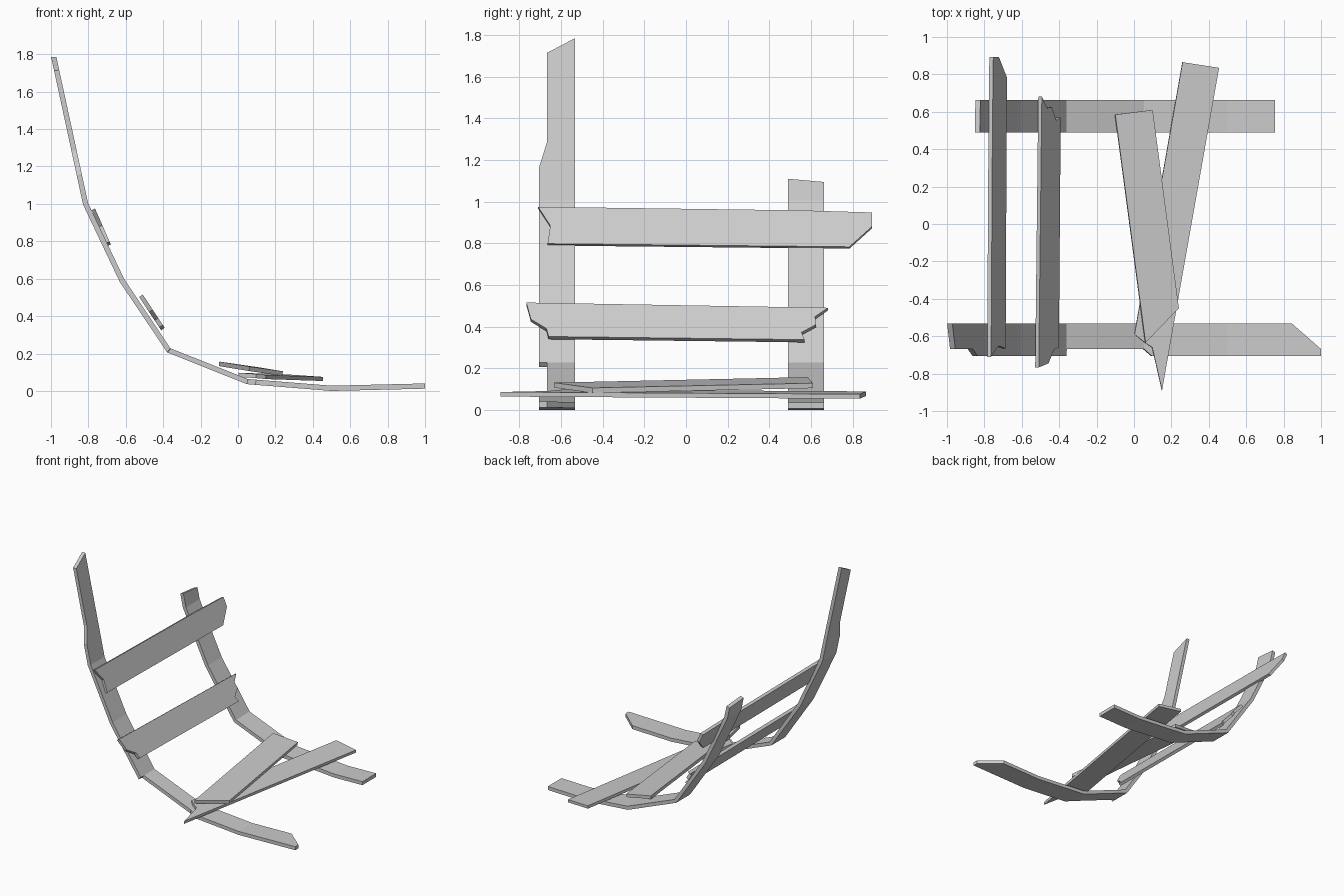
import bpy, bmesh
from mathutils import Vector

if "Cube" in bpy.data.objects:
    bpy.data.objects.remove(bpy.data.objects["Cube"])

# Side profile (x, z) of the bent rails, centre line
PATH = [Vector(p) for p in [(-0.985, 1.785), (-0.815, 1.0), (-0.62, 0.59),
        (-0.37, 0.217), (0.05, 0.05), (0.5, 0.014), (1.0, 0.026)]]
HALF = 0.014


def path_normal(i):
    if i == 0:
        return Vector((1, 0))
    if i == len(PATH) - 1:
        return Vector((0, 1))
    d = (PATH[i] - PATH[i - 1]).normalized() + (PATH[i + 1] - PATH[i]).normalized()
    return Vector((-d.y, d.x)).normalized()


def rail_point(t, y, side):
    i = min(int(t), len(PATH) - 2)
    f = t - i
    p = PATH[i].lerp(PATH[i + 1], f)
    n = path_normal(i).lerp(path_normal(i + 1), f)
    p = p + n * HALF * side
    return (p.x, y, p.y)


def finish(name, bm):
    bmesh.ops.recalc_face_normals(bm, faces=bm.faces)
    mesh = bpy.data.meshes.new(name)
    bm.to_mesh(mesh)
    bm.free()
    obj = bpy.data.objects.new(name, mesh)
    bpy.context.collection.objects.link(obj)
    return obj


def rail(name, stations):
    """Stations: (path position, y) at one edge, then at the other edge."""
    bm = bmesh.new()
    rings = [[bm.verts.new(rail_point(t, y, s)) for t, y, s in
              ((t0, y0, -1), (t1, y1, -1), (t1, y1, 1), (t0, y0, 1))]
             for t0, y0, t1, y1 in stations]
    for a, b in zip(rings, rings[1:]):
        for k in range(4):
            j = (k + 1) % 4
            bm.faces.new((a[k], a[j], b[j], b[k]))
    bm.faces.new(rings[0])
    bm.faces.new(rings[-1])
    finish(name, bm)


def plank(name, outline, offset):
    """Flat splintered board: outline extruded by the offset."""
    bm = bmesh.new()
    face = bm.faces.new([bm.verts.new(p) for p in outline])
    ext = bmesh.ops.extrude_face_region(bm, geom=[face], use_keep_orig=True)
    verts = [v for v in ext["geom"] if isinstance(v, bmesh.types.BMVert)]
    bmesh.ops.translate(bm, verts=verts, vec=offset)
    finish(name, bm)


# Front rail: long, with chipped edge and broken tips
F, N, B = -0.707, -0.668, -0.533
rail("front_rail", [(0.09, N, 0, B), (0.64, N, 0.64, B), (0.80, F, 0.80, B),
                    (1, F, 1, B), (2, F, 2, B), (3, F, 3, B), (3.005, N, 3.005, B),
                    (4, N, 4, B), (4.1, F, 4.1, B), (5, F, 5, B),
                    (5.69, F, 5.69, B), (6, F, 6, N)])

# Back rail: shorter
rail("back_rail", [(0.865, 0.49, 0.885, 0.663)] +
     [(t, 0.49, t, 0.663) for t in (1, 2, 3, 4, 5, 5.505)])

# Upper backrest plank, outline in (y, z)
upper = [(-0.71, 0.975), (-0.652, 0.885), (-0.665, 0.798), (0.785, 0.783),
         (0.893, 0.88), (0.893, 0.948), (0.55, 0.958)]
plank("upper_back_plank", [(-0.762 + (0.97 - z) * 0.44, y, z) for y, z in upper],
      (-0.021, 0, -0.009))

# Lower backrest plank
lower = [(-0.767, 0.515), (-0.745, 0.435), (-0.67, 0.39), (-0.66, 0.352),
         (0.57, 0.337), (0.555, 0.372), (0.625, 0.41), (0.62, 0.448), (0.682, 0.49)]
plank("lower_back_plank", [(-0.506 + (0.51 - z) * 0.66, y, z) for y, z in lower],
      (-0.019, 0, -0.013))

# Seat planks lying across the rails, outlines in (x, y)
top_seat = [(-0.10, 0.585), (0.10, 0.61), (0.24, -0.45), (0.062, -0.635)]
plank("top_seat_plank", [(x, y, 0.141 - 0.145 * x + 0.0024 * y) for x, y in top_seat],
      (-0.003, 0, -0.024))
low_seat = [(0.26, 0.865), (0.455, 0.835), (0.15, -0.89), (0.098, -0.66),
            (0.06, -0.635), (0.003, -0.59)]
plank("low_seat_plank", [(x, y, 0.101 - 0.068 * x + 0.006 * y) for x, y in low_seat],
      (-0.002, 0, -0.022))
